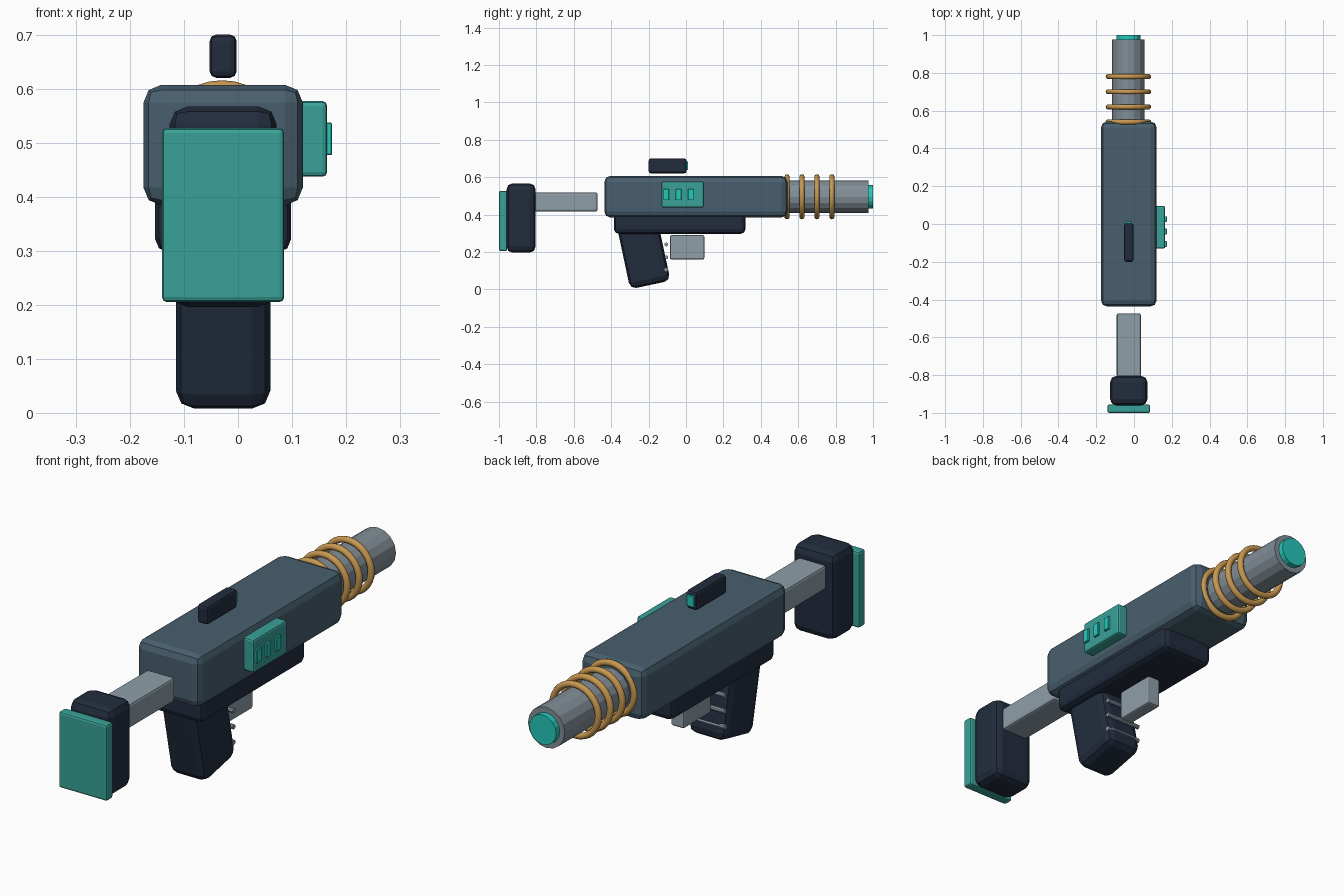
import bpy, math

if "Cube" in bpy.data.objects:
    bpy.data.objects.remove(bpy.data.objects["Cube"])

CX = -0.0275  # x of the long axis
BZ = 0.495    # height of the barrel axis


def material(name, r, g, b):
    lin = lambda c: ((c / 255 + 0.055) / 1.055) ** 2.4
    m = bpy.data.materials.new(name)
    m.diffuse_color = (lin(r), lin(g), lin(b), 1)
    m.use_nodes = True
    m.node_tree.nodes["Principled BSDF"].inputs["Base Color"].default_value = m.diffuse_color
    return m


slate = material("slate", 72, 95, 110)
dark = material("dark navy", 34, 44, 61)
silver = material("light steel", 143, 159, 169)
steel = material("barrel steel", 130, 142, 151)
teal = material("teal", 56, 162, 152)
glow = material("bright teal", 38, 200, 188)
brass = material("brass", 200, 152, 80)


def finish(name, mat, bevel=0, segments=2):
    ob = bpy.context.object
    ob.name = name
    ob.data.materials.append(mat)
    if bevel:
        mod = ob.modifiers.new("Bevel", 'BEVEL')
        mod.width, mod.segments = bevel, segments
    return ob


def box(name, mat, x, y, z, bevel=0, segments=2, tilt=0):
    """Box given by its (min, max) range on each axis."""
    ranges = (x, y, z)
    bpy.ops.mesh.primitive_cube_add(size=1, location=[(a + b) / 2 for a, b in ranges])
    bpy.context.object.scale = [b - a for a, b in ranges]
    bpy.ops.object.transform_apply(location=False, rotation=False, scale=True)
    bpy.context.object.rotation_euler.x = math.radians(tilt)
    return finish(name, mat, bevel, segments)


def wide(w):
    return (CX - w / 2, CX + w / 2)


def tube(name, mat, r, y0, y1, sides, bevel=0):
    bpy.ops.mesh.primitive_cylinder_add(vertices=sides, radius=r, depth=y1 - y0,
                                        location=(CX - 0.002, (y0 + y1) / 2, BZ),
                                        rotation=(math.pi / 2, 0, 0))
    return finish(name, mat, bevel, 1)


# Receiver and its underside
box("receiver", slate, wide(0.295), (-0.437, 0.543), (0.384, 0.607), 0.033)
box("lower_receiver", dark, wide(0.252), (-0.385, 0.318), (0.297, 0.42), 0.025)

# Grip, its ridges and the trigger block
box("grip", dark, wide(0.175), (-0.336, -0.116), (0.02, 0.36), 0.034, tilt=12)
for i, z in enumerate((0.24, 0.172, 0.106)):
    bpy.ops.mesh.primitive_cylinder_add(vertices=10, radius=0.01, depth=0.165,
                                        location=(CX, -0.105, z),
                                        rotation=(0, math.pi / 2, 0))
    finish(f"grip_ridge_{i + 1}", silver)
box("trigger", silver, wide(0.06), (-0.086, 0.098), (0.16, 0.29), 0.008)

# Stock
box("stock_rod", silver, wide(0.128), (-0.81, -0.473), (0.416, 0.518), 0.01)
box("stock", dark, wide(0.198), (-0.96, -0.804), (0.196, 0.567), 0.033)
box("stock_pad", teal, wide(0.226), (-1.0, -0.956), (0.205, 0.527), 0.009)

# Sight
box("sight", dark, wide(0.05), (-0.2, 0.003), (0.62, 0.70), 0.012)
box("sight_light", glow, wide(0.034), (0.0, 0.012), (0.637, 0.684), 0.002, 1)

# Side panel with three lights
box("side_panel", teal, (0.105, 0.165), (-0.13, 0.095), (0.437, 0.577), 0.009)
for i, y in enumerate((-0.106, -0.04, 0.026)):
    box(f"panel_light_{i + 1}", glow, (0.16, 0.174), (y - 0.015, y + 0.015),
        (0.477, 0.537), 0.002, 1)

# Barrel, muzzle and coils
tube("barrel", steel, 0.086, 0.48, 0.976, 16)
tube("muzzle", glow, 0.063, 0.95, 1.0, 16)
for i in range(4):
    bpy.ops.mesh.primitive_torus_add(major_radius=0.107, minor_radius=0.0135,
                                     major_segments=32, minor_segments=10,
                                     location=(CX - 0.002, 0.54 + 0.08 * i, BZ),
                                     rotation=(math.pi / 2, 0, 0))
    finish(f"coil_{i + 1}", brass)
    bpy.ops.object.shade_smooth()
